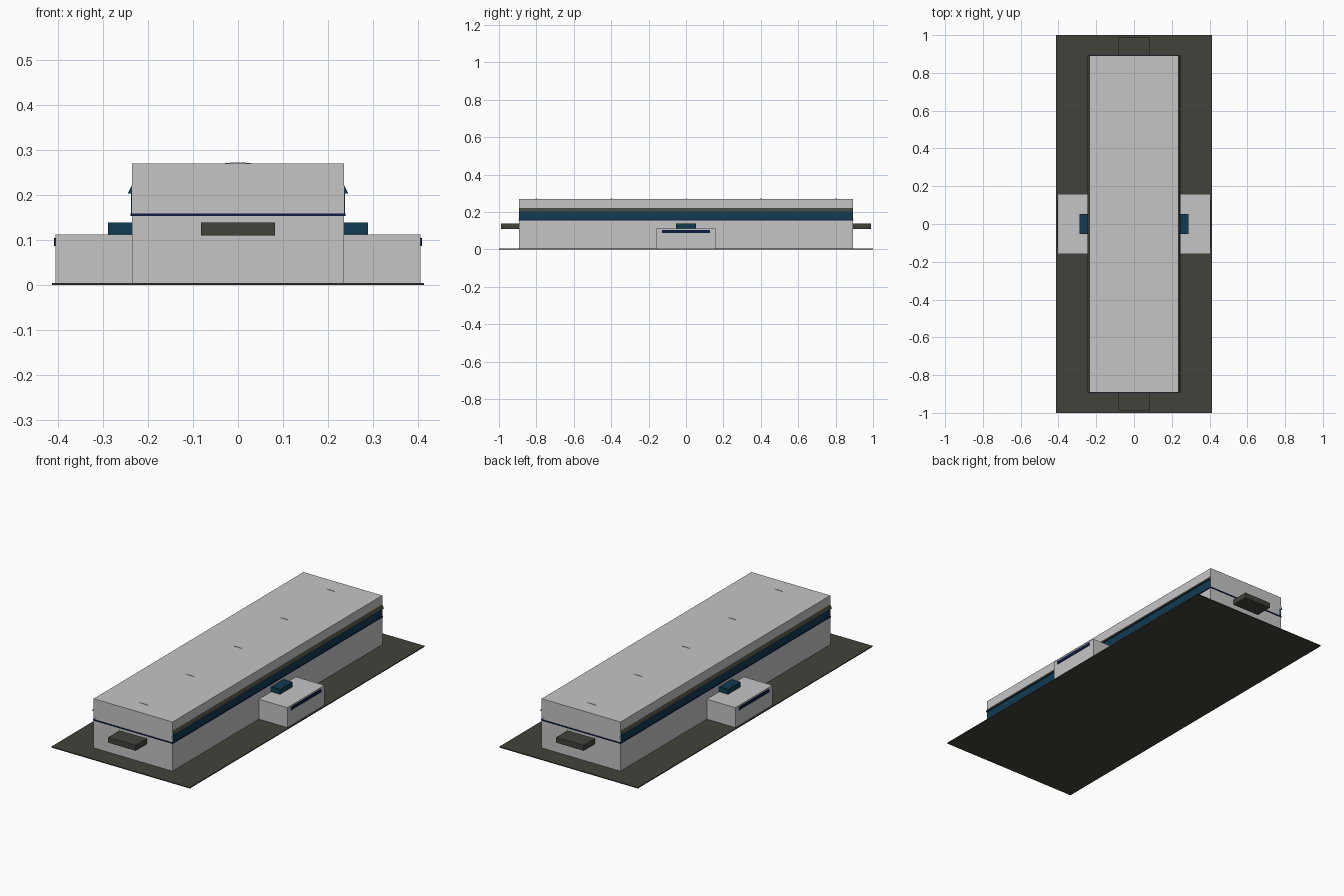
import bpy, bmesh, math

cube = bpy.data.objects.get("Cube")
if cube:
    bpy.data.objects.remove(cube)


def material(name, rgb):
    m = bpy.data.materials.new(name)
    m.use_nodes = True
    m.diffuse_color = (*rgb, 1)
    m.node_tree.nodes["Principled BSDF"].inputs["Base Color"].default_value = (*rgb, 1)
    return m


GREY = material("light grey", (0.56, 0.56, 0.56))
CHARCOAL = material("charcoal", (0.055, 0.055, 0.044))
BLUE = material("deep blue", (0.005, 0.043, 0.085))
NAVY = material("navy", (0.004, 0.010, 0.055))


def finish(name, bm, *mats):
    bmesh.ops.recalc_face_normals(bm, faces=bm.faces)
    mesh = bpy.data.meshes.new(name)
    bm.to_mesh(mesh)
    bm.free()
    for m in mats:
        mesh.materials.append(m)
    ob = bpy.data.objects.new(name, mesh)
    bpy.context.collection.objects.link(ob)
    return ob


def box(name, x, y, z, mat):
    """Box from (min, max) ranges."""
    bm = bmesh.new()
    bmesh.ops.create_cube(bm, size=1)
    for v in bm.verts:
        v.co = [r[0] if c < 0 else r[1] for r, c in zip((x, y, z), v.co)]
    return finish(name, bm, mat)


def prism(name, profile, y, *mats):
    """Extrude an (x, z) profile along y."""
    bm = bmesh.new()
    face = bm.faces.new([bm.verts.new((px, y[0], pz)) for px, pz in profile])
    out = bmesh.ops.extrude_face_region(bm, geom=[face])
    for v in out["geom"]:
        if isinstance(v, bmesh.types.BMVert):
            v.co.y = y[1]
    bm.normal_update()
    bmesh.ops.recalc_face_normals(bm, faces=bm.faces)
    for f in bm.faces:
        # upward slopes take the second colour
        if len(mats) > 1 and f.normal.z > 0.1:
            f.material_index = 1
    return finish(name, bm, *mats)


W, L, H = 0.235, 0.893, 0.27

# Ground slab, main hall and the thin trim around it
box("ground_slab", (-0.413, 0.413), (-1, 1), (0, 0.005), CHARCOAL)
box("main_hall", (-W, W), (-L, L), (0.002, H), GREY)
box("trim_band", (-W - 0.003, W + 0.003), (-L - 0.003, L + 0.003), (0.153, 0.159), NAVY)

# Long sides: window band, sloped hood, wing with window and roof unit
for side, s in (("right", -1), ("left", 1)):
    def span(a, b):
        return tuple(sorted((s * a, s * b)))

    box(f"window_band_{side}", span(W - 0.01, W + 0.002), (-L, L), (0.159, 0.203), BLUE)
    prism(f"window_hood_{side}", [(s * W, 0.203), (s * 0.245, 0.203), (s * W, 0.222)],
          (-L, L), BLUE, CHARCOAL)
    box(f"wing_{side}", span(W - 0.01, 0.405), (-0.158, 0.158), (0.002, 0.112), GREY)
    box(f"wing_window_{side}", span(0.4, 0.408), (-0.128, 0.128), (0.087, 0.104), NAVY)
    box(f"roof_unit_{side}", span(W - 0.01, 0.288), (-0.053, 0.053), (0.11, 0.139), BLUE)

# End canopies
for end, s in (("front", -1), ("back", 1)):
    box(f"canopy_{end}", (-0.082, 0.082), tuple(sorted((s * (L - 0.01), s * 0.988))),
        (0.11, 0.139), CHARCOAL)

# Low arched ribs on the roof
arch = [(0.032 * math.cos(a), H - 0.001 + 0.003 * math.sin(a))
        for a in (math.pi * i / 8 for i in range(9))]
for i in range(5):
    y = -0.8 + 0.4 * i
    prism(f"roof_rib_{i + 1}", arch, (y - 0.004, y + 0.004), GREY)
